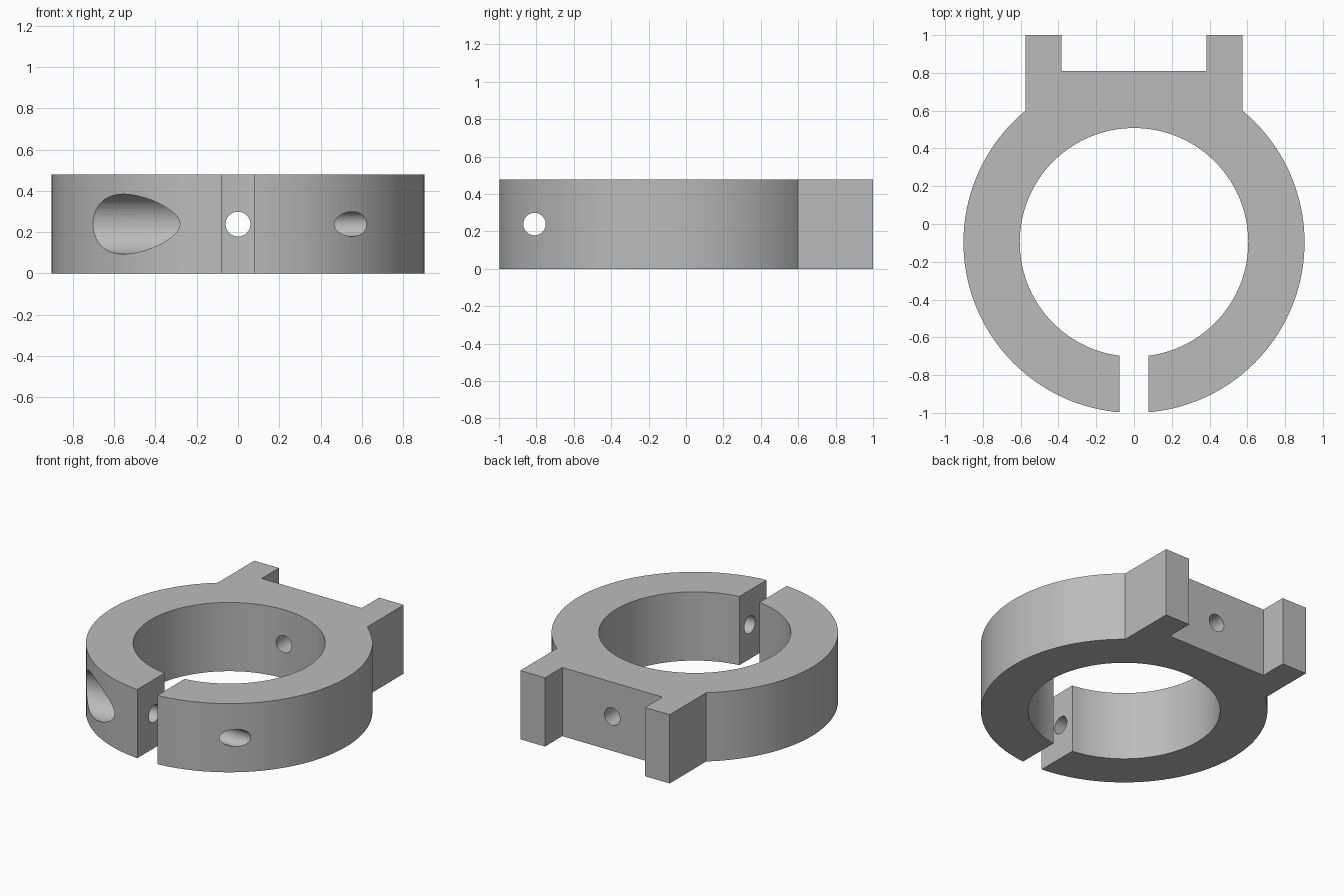
import bpy, bmesh
from math import asin, cos, sin, pi, radians
from mathutils import Matrix, Vector

cube = bpy.data.objects.get("Cube")
if cube:
    bpy.data.objects.remove(cube)

HEIGHT = 0.478
MID = HEIGHT / 2
CENTRE_Y = -0.097
R_OUT, R_IN = 0.903, 0.605
GAP = 0.077                   # half width of the clamp slot
ARM_OUT, ARM_IN = 0.575, 0.385
PLATE_Y, ARM_Y = 0.81, 1.0
BOLT_Y = -0.81

grey = bpy.data.materials.new("plain grey")
grey.use_nodes = True
colour = (0.5, 0.5, 0.5, 1)
grey.diffuse_color = colour
grey.node_tree.nodes["Principled BSDF"].inputs["Base Color"].default_value = colour


def arc(radius, start, end, steps):
    """Points on a circle about the ring centre."""
    angles = [start + (end - start) * i / steps for i in range(steps + 1)]
    return [(radius * cos(a), CENTRE_Y + radius * sin(a)) for a in angles]


def make_object(name, bm):
    bmesh.ops.recalc_face_normals(bm, faces=bm.faces)
    mesh = bpy.data.meshes.new(name)
    bm.to_mesh(mesh)
    bm.free()
    mesh.materials.append(grey)
    obj = bpy.data.objects.new(name, mesh)
    bpy.context.collection.objects.link(obj)
    return obj


def drill(target, name, radius, start, end):
    """Cut a round hole between two points."""
    a, b = Vector(start), Vector(end)
    bm = bmesh.new()
    turn = (b - a).to_track_quat('Z', 'Y').to_matrix().to_4x4()
    bmesh.ops.create_cone(bm, cap_ends=True, segments=48, radius1=radius,
                          radius2=radius, depth=(b - a).length,
                          matrix=Matrix.Translation((a + b) / 2) @ turn)
    cutter = make_object(name, bm)
    cutter.hide_render = True
    mod = target.modifiers.new(name, 'BOOLEAN')
    mod.operation, mod.solver, mod.object = 'DIFFERENCE', 'EXACT', cutter
    bpy.context.view_layer.objects.active = target
    bpy.ops.object.modifier_apply(modifier=name)
    bpy.data.objects.remove(cutter)


# Outline: outer arc, forked mount, outer arc, then back along the bore
half = arc(R_OUT, -pi / 2 + asin(GAP / R_OUT), pi / 2 - asin(ARM_OUT / R_OUT), 64)
half += [(ARM_OUT, ARM_Y), (ARM_IN, ARM_Y), (ARM_IN, PLATE_Y)]
outline = half + [(-x, y) for x, y in reversed(half)]
slot = asin(GAP / R_IN)
outline += arc(R_IN, 1.5 * pi - slot, -pi / 2 + slot, 128)

bm = bmesh.new()
base = bm.faces.new([bm.verts.new((x, y, 0)) for x, y in outline])
top = bmesh.ops.extrude_face_region(bm, geom=[base], use_keep_orig=True)
bmesh.ops.translate(bm, vec=(0, 0, HEIGHT),
                    verts=[v for v in top["geom"] if isinstance(v, bmesh.types.BMVert)])
clamp = make_object("split_clamp_ring", bm)

# Clamp bolt hole, its counterbore, and the mounting hole
drill(clamp, "bolt_hole", 0.06, (-1, BOLT_Y, MID), (1, BOLT_Y, MID))
drill(clamp, "counterbore", 0.145, (-1, BOLT_Y, MID), (-0.27, BOLT_Y, MID))
drill(clamp, "mounting_hole", 0.06, (0, 0.3, MID), (0, 1, MID))

bpy.ops.object.select_all(action='DESELECT')
clamp.select_set(True)
bpy.context.view_layer.objects.active = clamp
bpy.ops.object.shade_smooth_by_angle(angle=radians(30))
